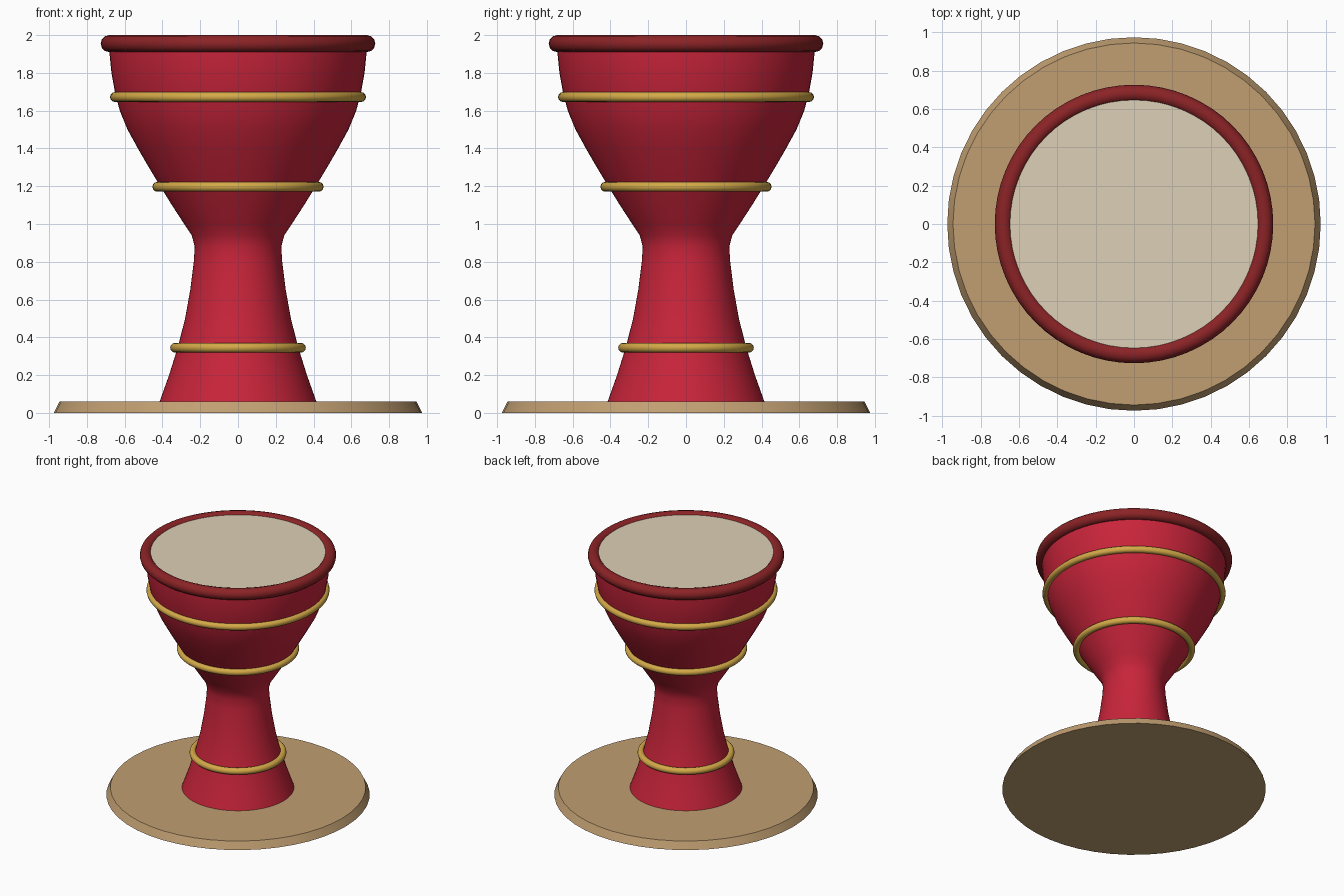
import bpy
import math

if "Cube" in bpy.data.objects:
    bpy.data.objects.remove(bpy.data.objects["Cube"], do_unlink=True)


def material(name, hex_code):
    channels = [int(hex_code[i:i + 2], 16) / 255 for i in (0, 2, 4)]
    linear = [c / 12.92 if c <= 0.04045 else ((c + 0.055) / 1.055) ** 2.4 for c in channels]
    mat = bpy.data.materials.new(name)
    mat.use_nodes = True
    mat.diffuse_color = (*linear, 1)
    bsdf = mat.node_tree.nodes["Principled BSDF"]
    bsdf.inputs["Base Color"].default_value = (*linear, 1)
    bsdf.inputs["Roughness"].default_value = 0.6
    return mat


red = material("crimson", "C8243A")
dark_red = material("dark red", "8B2326")
gold = material("gold", "D4AA48")
tan = material("tan wood", "C19F72")
cream = material("cream skin", "DCD0B6")


def finish(obj, name, mat, angle=35):
    obj.name = name
    obj.data.materials.append(mat)
    bpy.ops.object.select_all(action="DESELECT")
    obj.select_set(True)
    bpy.context.view_layer.objects.active = obj
    bpy.ops.object.shade_smooth_by_angle(angle=math.radians(angle))


def lathe(name, profile, mat, sides=64):
    """Revolve (radius, height) points around z and cap both ends."""
    verts, faces = [], []
    for r, z in profile:
        for i in range(sides):
            a = math.tau * i / sides
            verts.append((r * math.cos(a), r * math.sin(a), z))
    for row in range(len(profile) - 1):
        for i in range(sides):
            j = (i + 1) % sides
            low, high = row * sides, (row + 1) * sides
            faces.append((low + i, low + j, high + j, high + i))
    faces.append(tuple(reversed(range(sides))))
    faces.append(tuple(range(len(verts) - sides, len(verts))))
    mesh = bpy.data.meshes.new(name)
    mesh.from_pydata(verts, [], faces)
    obj = bpy.data.objects.new(name, mesh)
    bpy.context.collection.objects.link(obj)
    finish(obj, name, mat)


def ring(name, radius, thickness, z, mat, minor=12):
    bpy.ops.mesh.primitive_torus_add(
        major_radius=radius, minor_radius=thickness,
        major_segments=64, minor_segments=minor, location=(0, 0, z))
    finish(bpy.context.object, name, mat, 60)


# Round base plate with a slanted edge
lathe("base_plate", [(0.975, 0), (0.945, 0.06)], tan, 48)

# Goblet body: flared foot, narrow waist, wide bowl
lathe("drum_body", [
    (0.415, 0.06), (0.365, 0.2), (0.318, 0.35), (0.28, 0.5), (0.253, 0.65),
    (0.234, 0.8), (0.229, 0.88), (0.245, 0.94), (0.285, 1.0), (0.35, 1.1),
    (0.412, 1.2), (0.478, 1.31), (0.53, 1.4), (0.585, 1.5), (0.626, 1.6),
    (0.652, 1.7), (0.67, 1.8), (0.68, 1.9), (0.68, 1.96)], red)

# Drum skin and its rim
lathe("drum_skin", [(0.66, 1.955), (0.66, 1.982)], cream)
ring("rim", 0.682, 0.045, 1.955, dark_red)

# Decorative bands
for label, radius, z in (("foot", 0.333, 0.345), ("lower", 0.427, 1.197), ("upper", 0.652, 1.672)):
    ring(label + "_band", radius, 0.026, z, gold)
